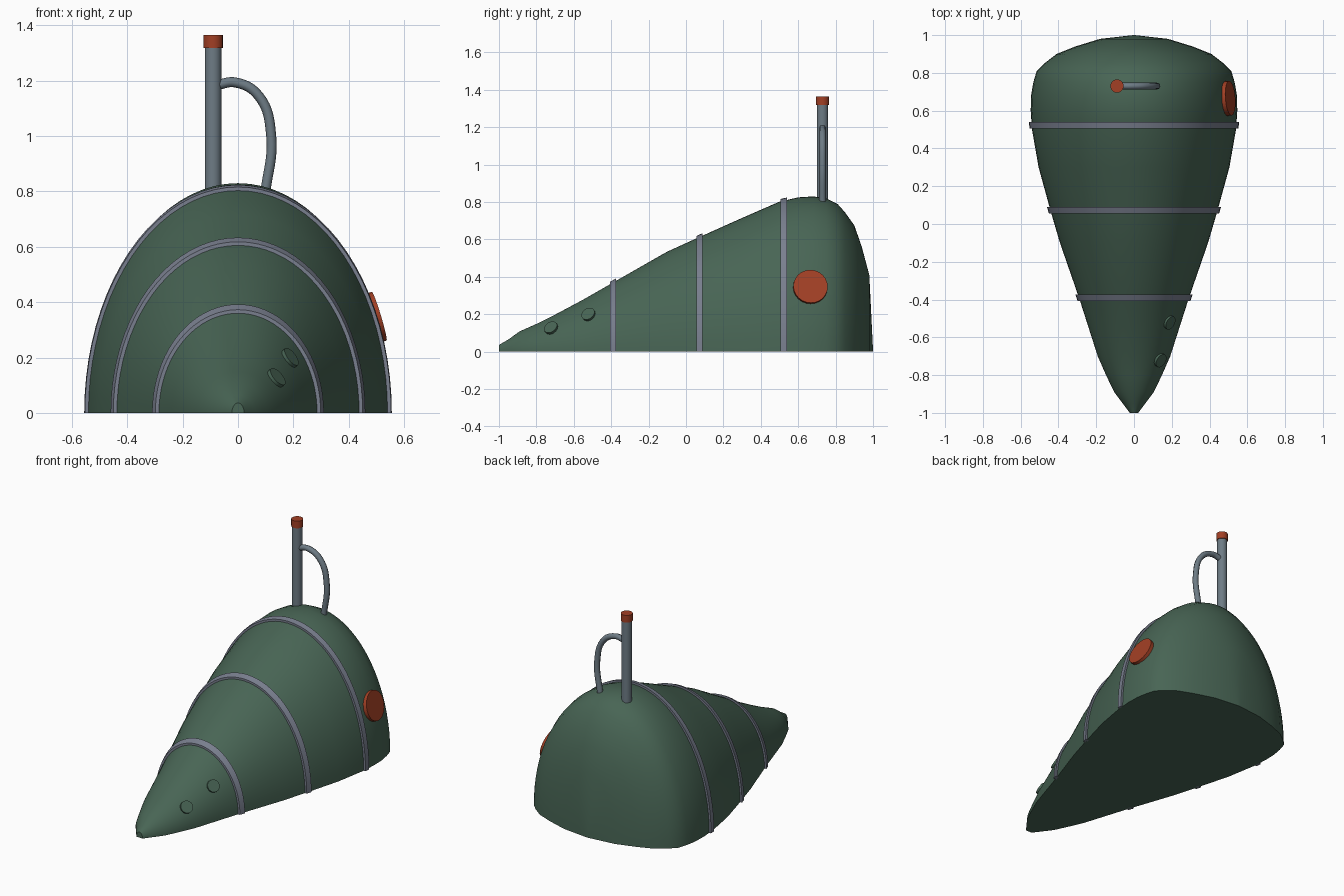
import bpy, bmesh, math
from mathutils import Vector

if "Cube" in bpy.data.objects:
    bpy.data.objects.remove(bpy.data.objects["Cube"])


def material(name, rgb):
    m = bpy.data.materials.new(name)
    m.diffuse_color = (*rgb, 1)
    m.use_nodes = True
    m.node_tree.nodes["Principled BSDF"].inputs["Base Color"].default_value = m.diffuse_color
    return m


GREEN = material("hull green", (0.065, 0.13, 0.09))
BAND = material("band grey", (0.19, 0.21, 0.27))
STEEL = material("pipe grey", (0.155, 0.20, 0.235))
RUST = material("rust red", (0.36, 0.05, 0.018))

# Hull stations: y, half width, height
STATIONS = [(-1, .022, .036), (-.95, .06, .065), (-.89, .105, .108), (-.8, .148, .148),
            (-.7, .192, .198), (-.55, .24, .278), (-.4, .288, .364), (-.1, .392, .535),
            (.07, .442, .612), (.3, .505, .715), (.5, .54, .802), (.6, .547, .825),
            (.68, .545, .830), (.75, .533, .820), (.81, .515, .790), (.85, .475, .745),
            (.9, .41, .675), (.94, .31, .56), (.98, .18, .41), (1, .004, .008)]
SEG = 40


def section(y):
    """Half width and height of the hull at y."""
    for a, b in zip(STATIONS, STATIONS[1:]):
        if a[0] <= y <= b[0]:
            t = (y - a[0]) / (b[0] - a[0])
            return a[1] + t * (b[1] - a[1]), a[2] + t * (b[2] - a[2])


def finish(bm, name, mat, angle=35):
    bmesh.ops.recalc_face_normals(bm, faces=bm.faces)
    me = bpy.data.meshes.new(name)
    bm.to_mesh(me)
    bm.free()
    ob = bpy.data.objects.new(name, me)
    bpy.context.collection.objects.link(ob)
    me.materials.append(mat)
    bpy.ops.object.select_all(action='DESELECT')
    ob.select_set(True)
    bpy.context.view_layer.objects.active = ob
    bpy.ops.object.shade_smooth_by_angle(angle=math.radians(angle))
    return ob


def arch(bm, y, w, h):
    return [bm.verts.new((w * math.cos(math.pi * i / SEG), y, h * math.sin(math.pi * i / SEG)))
            for i in range(SEG + 1)]


def skin(bm, a, b):
    for i in range(SEG):
        bm.faces.new((a[i], a[i + 1], b[i + 1], b[i]))


# Hull: half-elliptic sections lofted along y, closed at ends and underneath
bm = bmesh.new()
rows = [arch(bm, *s) for s in STATIONS]
for a, b in zip(rows, rows[1:]):
    skin(bm, a, b)
    bm.faces.new((a[0], b[0], b[-1], a[-1]))
bm.faces.new(rows[0])
bm.faces.new(rows[-1])
finish(bm, "hull", GREEN, 50)

# Bands wrapped over the hull
for n, y in enumerate((-.39, .072, .522)):
    bm = bmesh.new()
    loops = []
    for dy, off in ((-.017, -.012), (-.017, .013), (.017, .013), (.017, -.012)):
        w, h = section(y + dy)
        loops.append(arch(bm, y + dy, w + off, h + off))
    for i in range(4):
        skin(bm, loops[i], loops[(i + 1) % 4])
    for end in (0, -1):
        bm.faces.new([l[end] for l in loops])
    finish(bm, f"band_{n + 1}", BAND)


def disc(name, center, axis, radius, depth, mat, sides=24):
    bm = bmesh.new()
    bmesh.ops.create_cone(bm, cap_ends=True, segments=sides, radius1=radius,
                          radius2=radius, depth=depth)
    ob = finish(bm, name, mat)
    ob.rotation_euler = Vector(axis).to_track_quat('Z', 'Y').to_euler()
    ob.location = center
    return ob


def side_disc(name, y, z, radius, depth, mat):
    """Disc lying on the right flank of the hull, facing outward."""
    w, h = section(y)
    x = w * math.sqrt(1 - (z / h) ** 2)
    (w0, h0), (w1, h1) = section(y - .06), section(y + .06)
    x0, x1 = (a * math.sqrt(max(0, 1 - (z / b) ** 2)) for a, b in ((w0, h0), (w1, h1)))
    normal = Vector((1, -(x1 - x0) / .12, (z / h ** 2) / (x / w ** 2))).normalized()
    return disc(name, Vector((x, y, z)), normal, radius, depth, mat)


# Round side hatch and two small nose ports
side_disc("side_hatch", .665, .345, .092, .03, RUST)
side_disc("nose_port_front", -.72, .125, .038, .022, GREEN)
side_disc("nose_port_rear", -.52, .197, .038, .022, GREEN)

# Mast with cap
disc("mast", (-.09, .73, 1.05), (0, 0, 1), .03, .56, STEEL)
disc("mast_cap", (-.09, .73, 1.342), (0, 0, 1), .035, .046, RUST)

# Bent pipe from mast down to the hull
cu = bpy.data.curves.new("bent_pipe", 'CURVE')
cu.dimensions = '3D'
cu.bevel_depth = .018
cu.bevel_resolution = 2
cu.resolution_u = 8
cu.use_fill_caps = True
sp = cu.splines.new('BEZIER')
path = [(-.075, 1.185), (-.01, 1.194), (.075, 1.145), (.12, 1.0), (.098, .79)]
sp.bezier_points.add(len(path) - 1)
for p, (x, z) in zip(sp.bezier_points, path):
    p.co = (x, .73, z)
    p.handle_left_type = p.handle_right_type = 'AUTO'
pipe = bpy.data.objects.new("bent_pipe", cu)
bpy.context.collection.objects.link(pipe)
cu.materials.append(STEEL)
